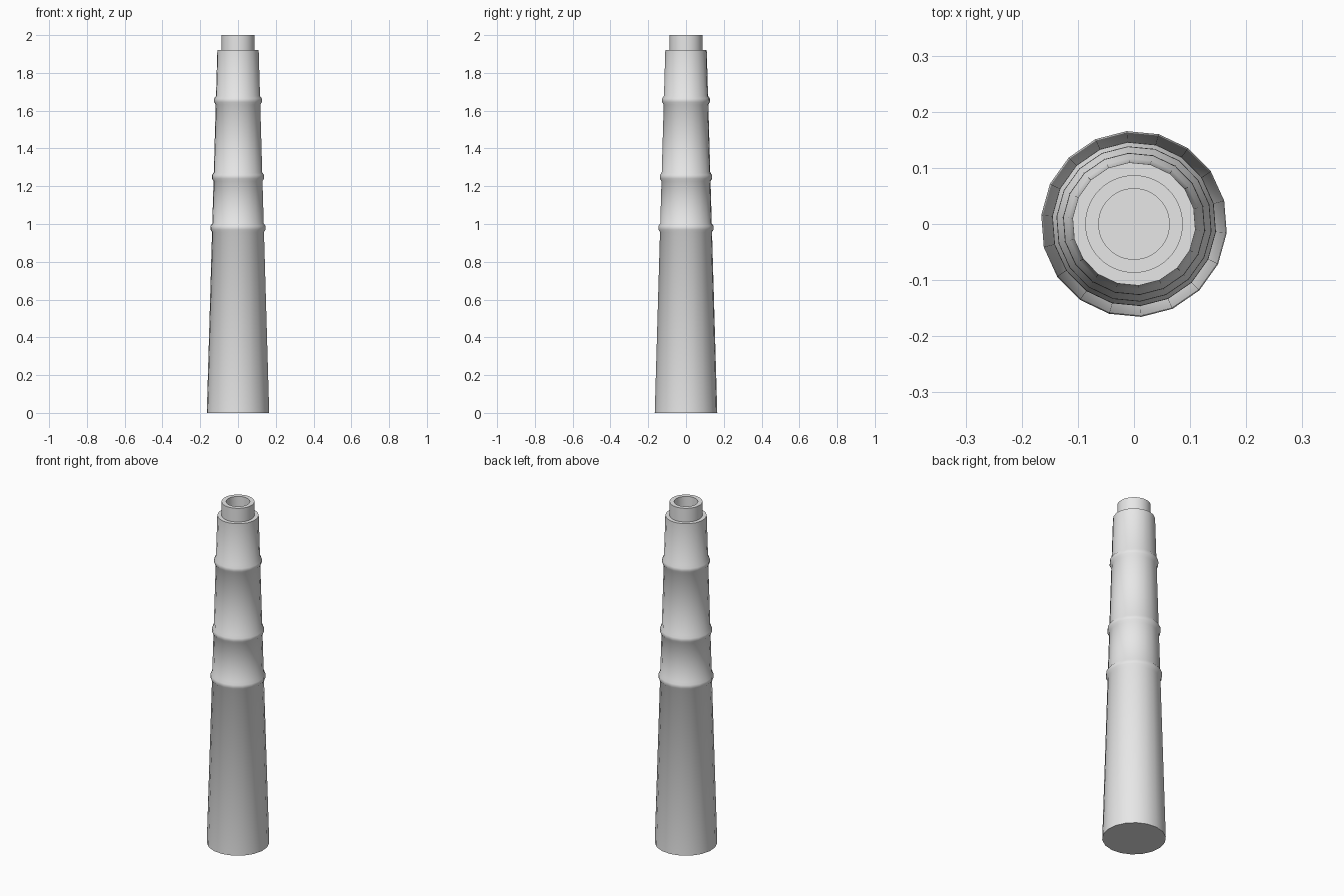
import bpy
import bmesh
from math import sin, cos, radians, tau

cube = bpy.data.objects.get("Cube")
if cube:
    bpy.data.objects.remove(cube, do_unlink=True)

grey = bpy.data.materials.new("light_grey")
grey.use_nodes = True
grey.diffuse_color = (0.8, 0.8, 0.8, 1)
grey.node_tree.nodes["Principled BSDF"].inputs["Base Color"].default_value = (0.8, 0.8, 0.8, 1)


def lathe(name, profile, sides, turn=0.0, caps=False):
    """Revolve (radius, height) points around z."""
    bm = bmesh.new()
    rings = [[bm.verts.new((r * cos(turn + tau * i / sides),
                            r * sin(turn + tau * i / sides), z))
              for i in range(sides)] for r, z in profile]
    for low, high in zip(rings, rings[1:]):
        for i in range(sides):
            j = (i + 1) % sides
            bm.faces.new((low[i], low[j], high[j], high[i]))
    if caps:
        bm.faces.new(rings[0][::-1])
        bm.faces.new(rings[-1])
    mesh = bpy.data.meshes.new(name)
    bm.to_mesh(mesh)
    bm.free()
    mesh.materials.append(grey)
    obj = bpy.data.objects.new(name, mesh)
    bpy.context.collection.objects.link(obj)
    bpy.ops.object.select_all(action='DESELECT')
    obj.select_set(True)
    bpy.context.view_layer.objects.active = obj
    bpy.ops.object.shade_smooth_by_angle(angle=radians(50))
    return obj


# Tapered shaft with three raised bands
BASE_R, TOP_R, TOP_Z = 0.166, 0.11, 1.92


def shaft_radius(z):
    return BASE_R + (TOP_R - BASE_R) * z / TOP_Z


profile = [(BASE_R, 0)]
for band_z in (0.98, 1.25, 1.655):
    for dz, bulge in ((-0.023, 0), (-0.01, 0.009), (0.01, 0.009), (0.023, 0)):
        profile.append((shaft_radius(band_z + dz) + bulge, band_z + dz))
profile.append((TOP_R, TOP_Z))
lathe("chimney_shaft", profile, 18, radians(-5.5), caps=True)

# Hollow flue pipe standing on the flat top
lathe("flue_pipe", [(0.087, TOP_Z), (0.087, 2), (0.063, 2), (0.063, TOP_Z)], 48)
